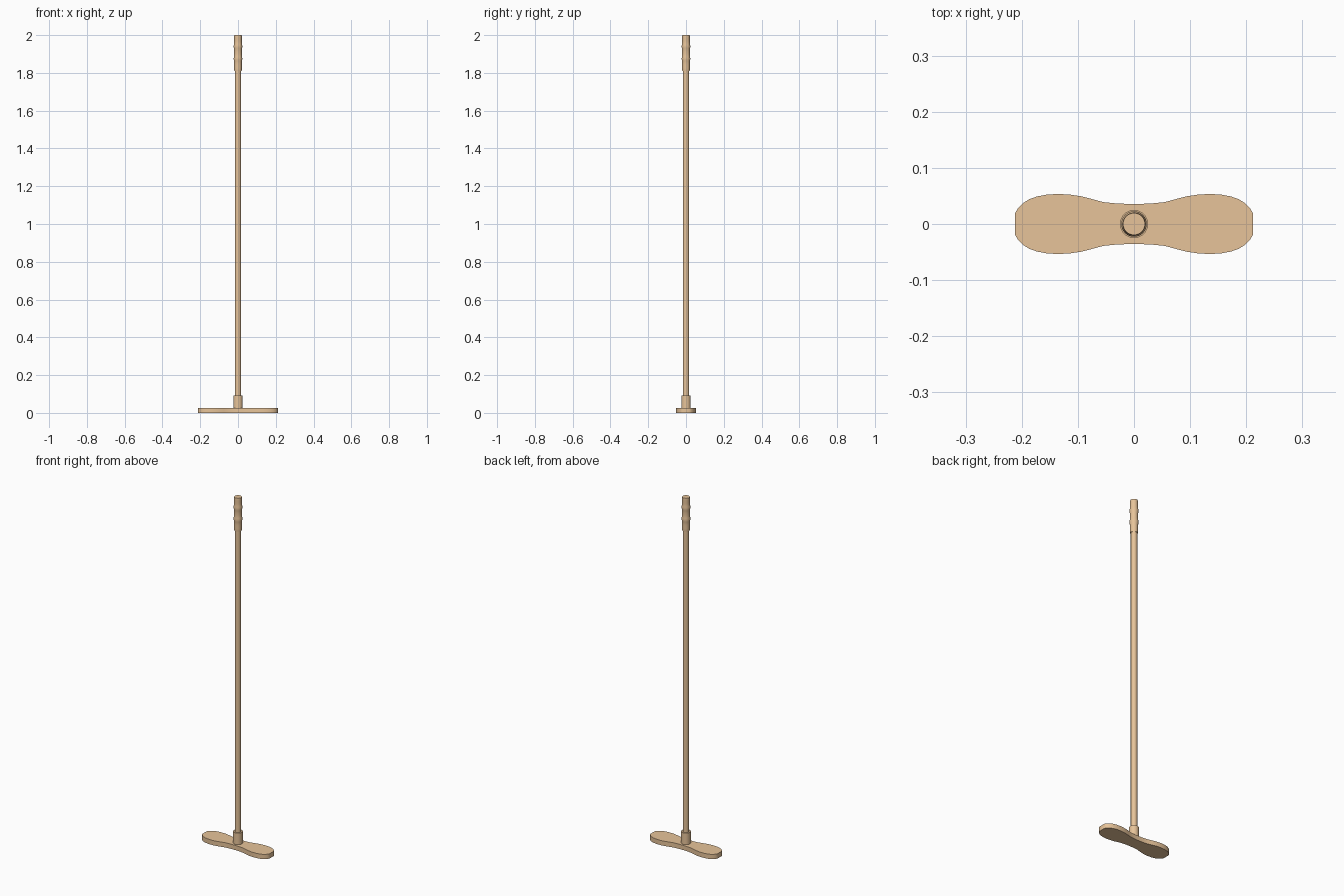
import bpy, bmesh, math

if "Cube" in bpy.data.objects:
    bpy.data.objects.remove(bpy.data.objects["Cube"])

wood = bpy.data.materials.new("wood")
wood.diffuse_color = (0.80, 0.55, 0.32, 1)
wood.use_nodes = True
wood.node_tree.nodes["Principled BSDF"].inputs["Base Color"].default_value = wood.diffuse_color


def finish(name, bm):
    bmesh.ops.recalc_face_normals(bm, faces=bm.faces)
    mesh = bpy.data.meshes.new(name)
    bm.to_mesh(mesh)
    bm.free()
    ob = bpy.data.objects.new(name, mesh)
    bpy.context.collection.objects.link(ob)
    mesh.materials.append(wood)
    bpy.ops.object.select_all(action='DESELECT')
    ob.select_set(True)
    bpy.context.view_layer.objects.active = ob
    bpy.ops.object.shade_smooth_by_angle(angle=math.radians(35))
    return ob


def turned(name, profile, sides=32):
    """Closed solid turned around the z axis from (radius, z) points."""
    bm = bmesh.new()
    rings = [[bm.verts.new((r * math.cos(2 * math.pi * i / sides),
                            r * math.sin(2 * math.pi * i / sides), z))
              for i in range(sides)] for r, z in profile]
    for a, b in zip(rings, rings[1:]):
        for i in range(sides):
            j = (i + 1) % sides
            bm.faces.new((a[i], a[j], b[j], b[i]))
    bm.faces.new(rings[0])
    bm.faces.new(rings[-1])
    return finish(name, bm)


# Waisted foot plate: one quarter outline mirrored both ways
quarter = [(0.212, 0.019), (0.207, 0.028), (0.198, 0.037), (0.187, 0.044),
           (0.173, 0.049), (0.155, 0.0525), (0.135, 0.0535), (0.115, 0.0525),
           (0.095, 0.0495), (0.075, 0.0445), (0.055, 0.039), (0.03, 0.0365)]
upper = quarter + [(0, 0.0355)] + [(-x, y) for x, y in reversed(quarter)]
outline = upper + [(x, -y) for x, y in reversed(upper)]
bm = bmesh.new()
bottom = [bm.verts.new((x, y, 0)) for x, y in outline]
top = [bm.verts.new((x, y, 0.027)) for x, y in outline]
bm.faces.new(bottom)
bm.faces.new(top)
for i in range(len(outline)):
    j = (i + 1) % len(outline)
    bm.faces.new((bottom[i], bottom[j], top[j], top[i]))
finish("foot_plate", bm)

# Socket, long pole and rippled hand grip
turned("socket", [(0.025, 0.02), (0.025, 0.092)])
turned("pole", [(0.0165, 0.03), (0.0165, 1.83)])
grip = [(0.0195, 1.81)]
for k in range(25):
    z = 1.818 + k * 0.176 / 24
    bump = max(math.exp(-((z - c) / 0.014) ** 2) for c in (1.875, 1.94))
    grip.append((0.0203 + 0.0025 * bump, z))
grip += [(0.0195, 2.0)]
turned("hand_grip", grip)
